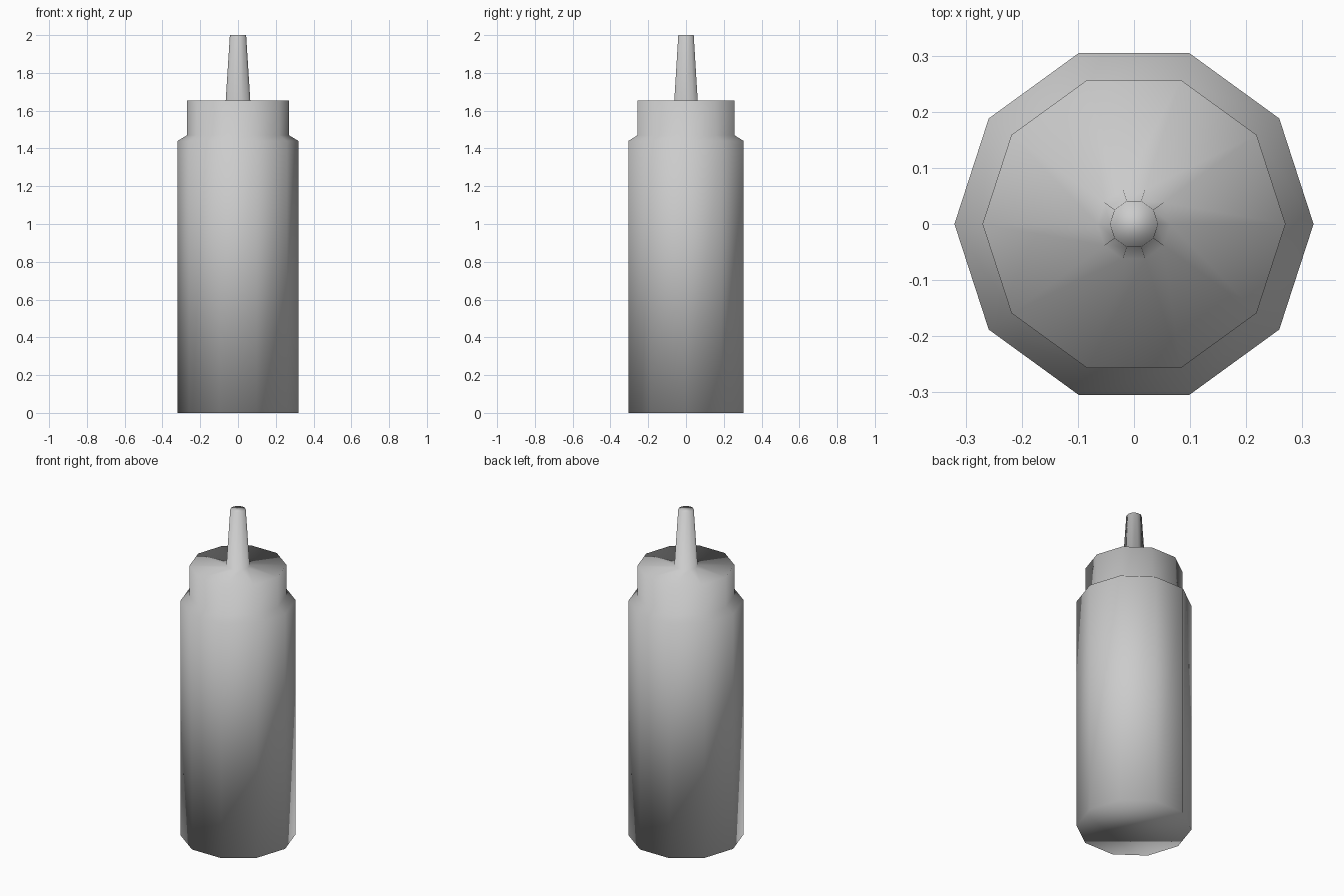
import bpy, bmesh, math

cube = bpy.data.objects.get("Cube")
if cube:
    bpy.data.objects.remove(cube, do_unlink=True)

SIDES = 10

# Single plastic colour
plastic = bpy.data.materials.new("grey_plastic")
plastic.use_nodes = True
colour = (0.6, 0.6, 0.6, 1)
plastic.diffuse_color = colour
plastic.node_tree.nodes["Principled BSDF"].inputs["Base Color"].default_value = colour

# Outline as (radius, height): body, shoulder, cap, nozzle
profile = [(0.32, 0), (0.32, 1.44), (0.27, 1.47), (0.27, 1.655),
           (0.065, 1.655), (0.043, 2.0)]


def lathe(name, outline):
    """Closed, smooth, ten-sided turned solid."""
    bm = bmesh.new()
    rings = []
    for radius, z in outline:
        angles = [math.tau * i / SIDES for i in range(SIDES)]
        rings.append([bm.verts.new((radius * math.cos(a), radius * math.sin(a), z))
                      for a in angles])
    for low, high in zip(rings, rings[1:]):
        for i in range(SIDES):
            j = (i + 1) % SIDES
            bm.faces.new((low[i], low[j], high[j], high[i]))
    # Base and nozzle tip
    bm.faces.new(rings[0][::-1])
    bm.faces.new(rings[-1])
    for face in bm.faces:
        face.smooth = True
    mesh = bpy.data.meshes.new(name)
    bm.to_mesh(mesh)
    bm.free()
    mesh.materials.append(plastic)
    obj = bpy.data.objects.new(name, mesh)
    bpy.context.collection.objects.link(obj)
    return obj


lathe("squeeze_bottle", profile)
